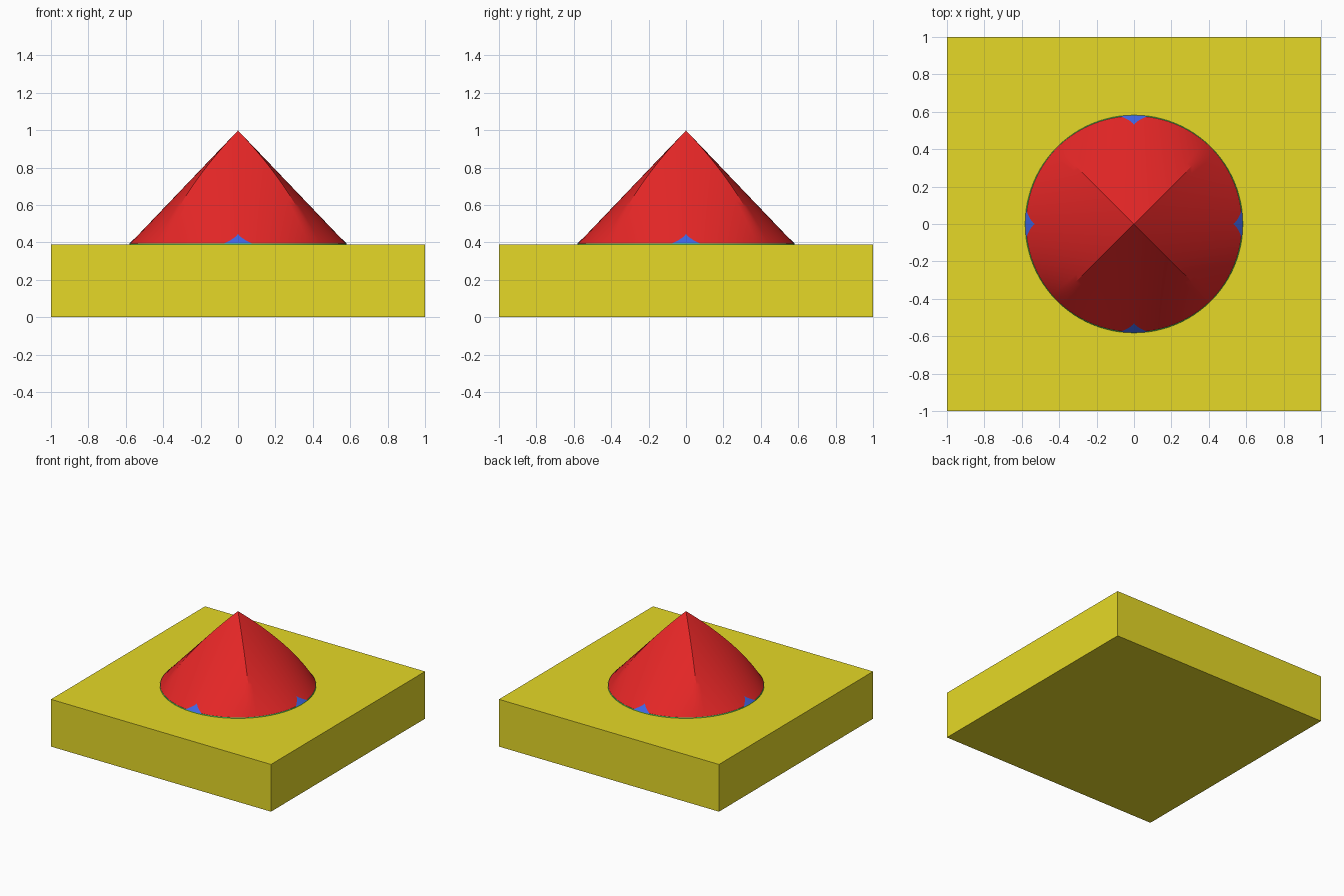
import bpy, bmesh, math

if "Cube" in bpy.data.objects:
    bpy.data.objects.remove(bpy.data.objects["Cube"])

def material(name, rgb):
    m = bpy.data.materials.new(name)
    m.diffuse_color = (*rgb, 1.0)
    m.use_nodes = True
    m.node_tree.nodes["Principled BSDF"].inputs["Base Color"].default_value = m.diffuse_color
    return m

yellow = material("yellow", (0.787, 0.693, 0.02))
red = material("red", (0.787, 0.0196, 0.0196))
green = material("green", (0.08, 0.69, 0.12))
blue = material("blue", (0.051, 0.133, 0.787))

SLAB, APEX, RADIUS = 0.388, 0.998, 0.583

def section(z):
    """Half width, corner offset and side arc radius: square at the apex, circle at the base."""
    t = (APEX - z) / (APEX - SLAB)
    w = RADIUS * t
    c = w * (1 - (1 - math.sqrt(0.5)) * t)
    s = w - c
    return w, c, (c * c + s * s) / (2 * s)

def turn(x, y, k):
    """Rotate a point by k quarter turns."""
    for _ in range(k):
        x, y = y, -x
    return x, y

def finish(bm, name, mat, smooth=True):
    bmesh.ops.recalc_face_normals(bm, faces=bm.faces)
    me = bpy.data.meshes.new(name)
    bm.to_mesh(me)
    bm.free()
    me.materials.append(mat)
    ob = bpy.data.objects.new(name, me)
    bpy.context.collection.objects.link(ob)
    if smooth:
        bpy.ops.object.select_all(action='DESELECT')
        ob.select_set(True)
        bpy.context.view_layer.objects.active = ob
        bpy.ops.object.shade_smooth_by_angle(angle=math.radians(30))
    return ob

# Square slab
bm = bmesh.new()
bmesh.ops.create_cube(bm, size=1)
for v in bm.verts:
    v.co = (v.co.x * 2, v.co.y * 2, (v.co.z + 0.5) * SLAB)
finish(bm, "slab", yellow, False)

# Thin disc whose rim shows around the roof
bm = bmesh.new()
bmesh.ops.create_cone(bm, cap_ends=True, segments=96, radius1=RADIUS + 0.001,
                      radius2=RADIUS - 0.003, depth=0.012)
for v in bm.verts:
    v.co.z += SLAB
finish(bm, "base_ring", green)

# Roof: four creased sides that blend into a round base
SEG, ROWS = 20, 24
z0 = SLAB + 0.005
bm = bmesh.new()
rings = []
for j in range(ROWS):
    z = z0 + (APEX - z0) * j / ROWS
    w, c, r = section(z)
    a = math.asin(min(1, c / r))
    ring = []
    for k in range(4):
        for i in range(SEG):
            ang = a * (2 * i / SEG - 1)
            x, y = turn(r * math.sin(ang), w - r + r * math.cos(ang), k)
            ring.append(bm.verts.new((x, y, z)))
    rings.append(ring)
n = 4 * SEG
for lo, hi in zip(rings, rings[1:]):
    for i in range(n):
        bm.faces.new((lo[i], lo[(i + 1) % n], hi[(i + 1) % n], hi[i]))
tip = bm.verts.new((0, 0, APEX))
for i in range(n):
    bm.faces.new((rings[-1][i], rings[-1][(i + 1) % n], tip))
bm.faces.new(rings[0])
finish(bm, "roof", red)

# Small flared triangles at the foot of each side
TALL, OFF = 0.052, 0.003
for k, side in enumerate(("back", "right", "front", "left")):
    bm = bmesh.new()
    rows = []
    for j in range(7):
        f = j / 6
        z = z0 + TALL * f
        w, c, r = section(z)
        half = max(0.075 * (1 - f) ** 1.4, 0.0005)
        row = []
        for i in range(9):
            x = half * (i / 4 - 1)
            y = w - r + math.sqrt(r * r - x * x) + OFF * (1 - 0.5 * f)
            row.append(bm.verts.new((*turn(x, y, k), z)))
        rows.append(row)
    for lo, hi in zip(rows, rows[1:]):
        for i in range(8):
            bm.faces.new((lo[i], lo[i + 1], hi[i + 1], hi[i]))
    bm.normal_update()
    # make the plate face outward
    ox, oy = turn(0, 1, k)
    if sum(p.normal.x * ox + p.normal.y * oy for p in bm.faces) < 0:
        bmesh.ops.reverse_faces(bm, faces=bm.faces)
    me = bpy.data.meshes.new(side + "_marker")
    bm.to_mesh(me)
    bm.free()
    me.materials.append(blue)
    bpy.context.collection.objects.link(bpy.data.objects.new(side + "_marker", me))
